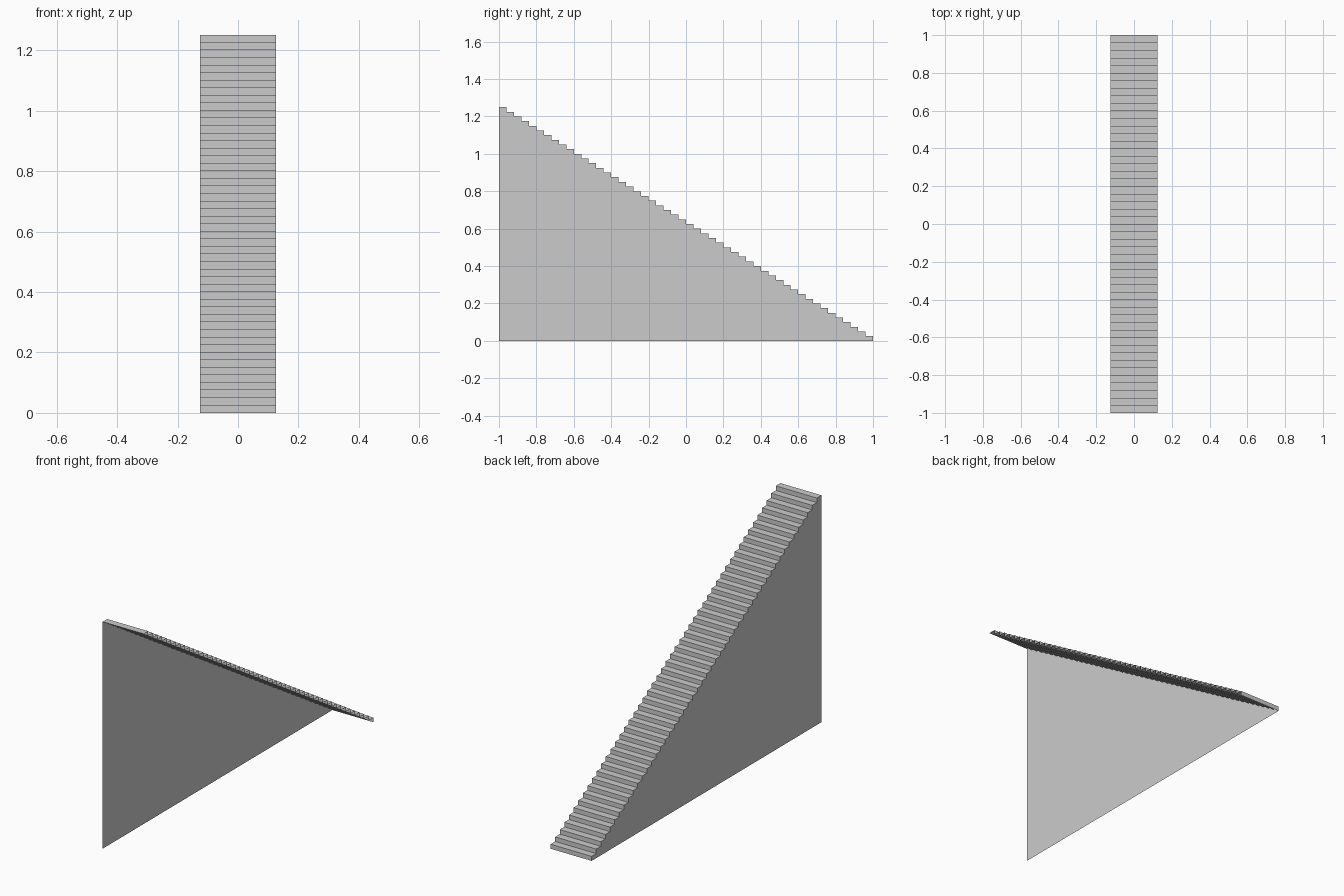
import bpy

if "Cube" in bpy.data.objects:
    bpy.data.objects.remove(bpy.data.objects["Cube"])

STEPS = 50
RUN, RISE = 2.0 / STEPS, 1.25 / STEPS
HALF_WIDTH = 0.125

# Zigzag profile (y, z) climbing from the back floor edge to the front top
profile = [(1.0, 0.0)]
for i in range(STEPS):
    z = (i + 1) * RISE
    profile += [(1.0 - i * RUN, z), (1.0 - (i + 1) * RUN, z)]


def add_mesh(name, verts, faces):
    mesh = bpy.data.meshes.new(name)
    mesh.from_pydata(verts, [], faces)
    mesh.update()
    obj = bpy.data.objects.new(name, mesh)
    bpy.context.collection.objects.link(obj)
    return obj


# Treads and risers: thin open sheet, facing up and back
n = len(profile)
verts = [(x, y, z) for x in (-HALF_WIDTH, HALF_WIDTH) for y, z in profile]
add_mesh("treads_and_risers", verts,
         [(i, i + 1, n + i + 1, n + i)[::-1] for i in range(n - 1)])

# Side panel: single stepped sheet on the left, facing outwards
outline = profile + [(-1.0, 0.0)]
add_mesh("side_panel", [(-HALF_WIDTH, y, z) for y, z in outline],
         [tuple(range(len(outline)))[::-1]])

# Orient faces outwards
for obj, axis_test in ((bpy.data.objects["treads_and_risers"], lambda v: v.y + v.z),
                       (bpy.data.objects["side_panel"], lambda v: -v.x)):
    if axis_test(obj.data.polygons[0].normal) < 0:
        obj.data.flip_normals()
